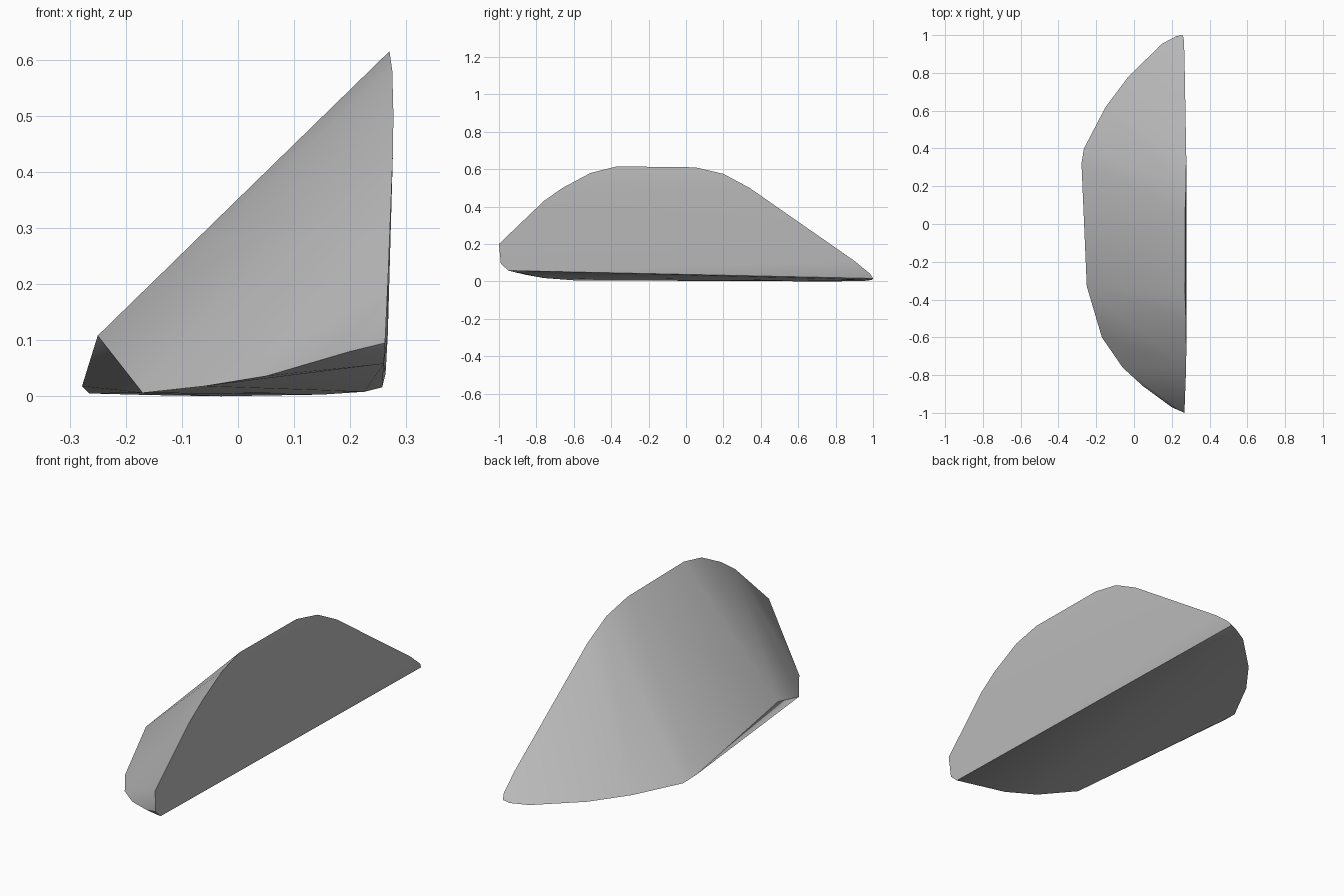
import bpy
import bmesh

cube = bpy.data.objects.get("Cube")
if cube:
    bpy.data.objects.remove(cube, do_unlink=True)

# Plain grey stone
stone = bpy.data.materials.new("stone grey")
stone.use_nodes = True
grey = (0.5, 0.5, 0.5, 1)
stone.diffuse_color = grey
stone.node_tree.nodes["Principled BSDF"].inputs["Base Color"].default_value = grey

# Outline of the broad, nearly flat cut face
cut_face = [
    (0.26, -0.95, 0.058), (0.262, -0.99, 0.095), (0.267, -1, 0.2),
    (0.276, -0.76, 0.43), (0.277, -0.66, 0.5), (0.275, -0.51, 0.58),
    (0.27, -0.37, 0.615), (0.27, 0.05, 0.61), (0.275, 0.2, 0.575),
    (0.277, 0.34, 0.5), (0.267, 0.9, 0.11), (0.263, 0.985, 0.04),
    (0.257, 1, 0.016),
]

# Curved lower rim, from the blunt end round to the thin tip
lower_rim = [
    (0.2, -0.97, 0.08), (0.05, -0.86, 0.036), (-0.06, -0.76, 0.018),
    (-0.17, -0.6, 0.006), (-0.25, -0.33, 0.108), (-0.278, 0.32, 0.018),
    (-0.265, 0.4, 0.005), (-0.15, 0.62, 0.002), (-0.03, 0.78, 0),
    (0.15, 0.955, 0.003), (0.225, 0.995, 0.008),
]

# Solid shard wrapped around both outlines
bm = bmesh.new()
for point in cut_face + lower_rim:
    bm.verts.new(point)
hull = bmesh.ops.convex_hull(bm, input=bm.verts[:])
loose = [v for v in bm.verts if not v.link_faces]
bmesh.ops.delete(bm, geom=loose, context='VERTS')
bmesh.ops.recalc_face_normals(bm, faces=bm.faces[:])
mesh = bpy.data.meshes.new("rock_shard")
bm.to_mesh(mesh)
bm.free()
mesh.materials.append(stone)

shard = bpy.data.objects.new("rock_shard", mesh)
bpy.context.collection.objects.link(shard)
bpy.ops.object.select_all(action='DESELECT')
shard.select_set(True)
bpy.context.view_layer.objects.active = shard
bpy.ops.object.shade_smooth_by_angle(angle=0.6)
